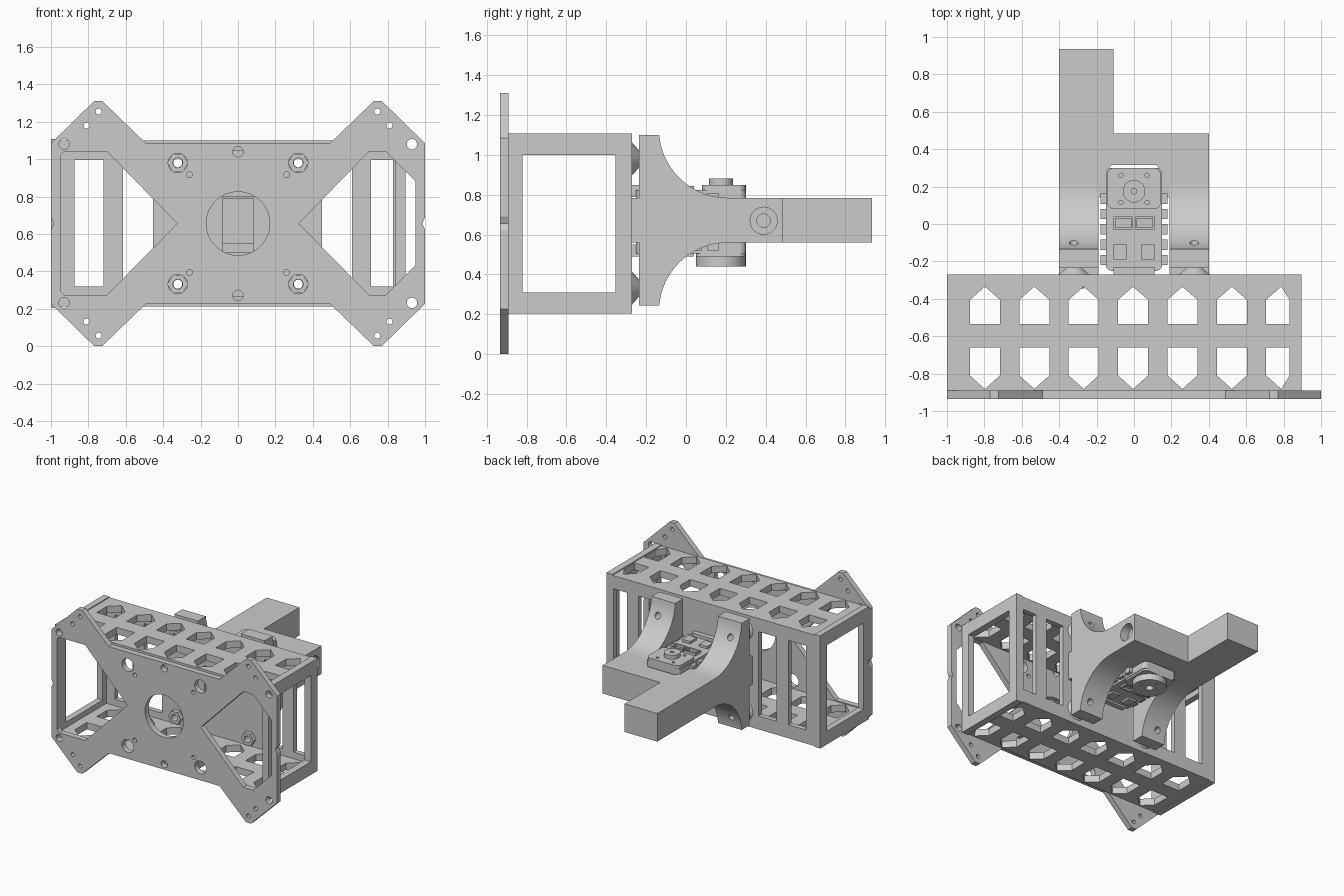
import bpy, bmesh, math
from mathutils import Matrix

if "Cube" in bpy.data.objects:
    bpy.data.objects.remove(bpy.data.objects["Cube"])

ZC = 0.656  # mid height, used for top/bottom mirroring
AXES = {'X': ((0, 0, 1), (1, 0, 0), (0, 1, 0)),   # profile drawn in y,z
        'Y': ((1, 0, 0), (0, 0, 1), (0, 1, 0)),   # profile drawn in x,z
        'Z': ((1, 0, 0), (0, 1, 0), (0, 0, 1))}   # profile drawn in x,y


def finish(name, mesh, smooth=False):
    bm = bmesh.new()
    bm.from_mesh(mesh)
    bmesh.ops.remove_doubles(bm, verts=bm.verts, dist=1e-5)
    bmesh.ops.recalc_face_normals(bm, faces=bm.faces)
    for f in bm.faces:
        f.smooth = False
    bm.to_mesh(mesh)
    bm.free()
    ob = bpy.data.objects.new(name, mesh)
    bpy.context.collection.objects.link(ob)
    if smooth:
        bpy.context.view_layer.objects.active = ob
        ob.select_set(True)
        bpy.ops.object.shade_smooth_by_angle(angle=math.radians(30))
        ob.select_set(False)
    return ob


def prism(name, loops, axis, lo, hi, smooth=False):
    """Flat profile (first loop outer, the rest holes) extruded from lo to hi."""
    cu = bpy.data.curves.new(name, 'CURVE')
    cu.dimensions, cu.fill_mode, cu.extrude = '2D', 'BOTH', (hi - lo) / 2
    for pts in loops:
        sp = cu.splines.new('POLY')
        sp.points.add(len(pts) - 1)
        for p, (u, v) in zip(sp.points, pts):
            p.co = (u, v, 0, 1)
        sp.use_cyclic_u = True
    tmp = bpy.data.objects.new(name, cu)
    mesh = bpy.data.meshes.new_from_object(tmp)
    bpy.data.objects.remove(tmp)
    m = Matrix(AXES[axis]).to_4x4()
    mesh.transform(m @ Matrix.Translation((0, 0, (lo + hi) / 2)))
    return finish(name, mesh, smooth)


def rect(a, b, c, d):
    return [(a, c), (b, c), (b, d), (a, d)]


def ring(u, v, r, n=20):
    return [(u + r * math.cos(math.tau * i / n), v + r * math.sin(math.tau * i / n)) for i in range(n)]


def rounded(a, b, c, d, r, n=5):
    pts = []
    for k, (u, v) in enumerate([(b - r, d - r), (a + r, d - r), (a + r, c + r), (b - r, c + r)]):
        for i in range(n + 1):
            t = math.pi / 2 * (k + i / n)
            pts.append((u + r * math.cos(t), v + r * math.sin(t)))
    return pts


def cut(ob, cutter):
    mod = ob.modifiers.new('cut', 'BOOLEAN')
    mod.operation, mod.solver, mod.object = 'DIFFERENCE', 'EXACT', cutter
    cutter.hide_render = True
    dg = bpy.context.evaluated_depsgraph_get()
    mesh = bpy.data.meshes.new_from_object(ob.evaluated_get(dg))
    ob.modifiers.clear()
    ob.data = mesh
    bpy.data.objects.remove(cutter)


def box(name, x0, x1, y0, y1, z0, z1):
    return prism(name, [rect(x0, x1, y0, y1)], 'Z', z0, z1)


quads = [(sx, sz) for sx in (-1, 1) for sz in (-1, 1)]


def q(pts, sx, sz):
    return [(sx * u, ZC + sz * (v - ZC)) for u, v in pts]


# Front X-shaped plate with ears, side windows, screw holes
corner = [(0.49, 1.083), (0.725, 1.31), (0.77, 1.31), (1, 1.085), (1, 0.69), (0.985, ZC)]
right = corner + q(corner[:-1], 1, -1)[::-1]
outline = right + q(right, -1, 1)[::-1]
loops = [outline, ring(0, ZC, 0.17, 32), ring(0, 1.04, 0.028), ring(0, 0.272, 0.028)]
loops.append([(0.325, ZC), (0.70, 1.04), (0.79, 1.04), (0.95, 0.88), (0.95, 0.435), (0.79, 0.275), (0.70, 0.275)])
loops.append([(-0.325, ZC), (-0.70, 1.04), (-0.93, 1.04), (-0.95, 1.02), (-0.95, 0.295), (-0.93, 0.275), (-0.70, 0.275)])
for sx, sz in quads:
    for u, v, r in [(0.745, 1.255, 0.016), (0.81, 1.18, 0.016), (0.93, 1.08, 0.028),
                    (0.322, 0.98, 0.052), (0.26, 0.917, 0.016)]:
        loops.append(q(ring(u, v, r), sx, sz))
prism('front_plate', loops, 'Y', -0.935, -0.89)

# Top and bottom panels with two rows of house-shaped holes
loops = [rect(-0.95, 0.84, -0.89, -0.27)]
for i in range(7):
    c = -0.797 + 0.264 * i
    a, b = c - 0.08, min(c + 0.08, 0.832)
    loops.append([(a, -0.535), (b, -0.535), (b, -0.405), (c, -0.335), (a, -0.405)])
    loops.append([(a, -0.66), (b, -0.66), (b, -0.81), (c, -0.882), (a, -0.81)])
prism('top_panel', loops, 'Z', 1.045, 1.10)
prism('bottom_panel', loops, 'Z', 0.212, 0.267)

# End frames
for name, x0, x1 in [('left_end_frame', -1, -0.95), ('right_end_frame', 0.84, 0.895)]:
    prism(name, [rect(-0.89, -0.27, 0.205, 1.107), rect(-0.82, -0.355, 0.31, 1.0)], 'X', x0, x1)

# Back panel with slots and a servo opening
loops = [rect(-0.95, 0.84, 0.267, 1.045), rect(-0.08, 0.08, 0.50, 0.80)]
for a, b in [(-0.875, -0.72), (-0.615, -0.455), (0.45, 0.61), (0.71, 0.83)]:
    loops.append(rect(a, b, 0.32, 0.995))
loops += [q(ring(0.322, 0.98, 0.026), sx, sz) for sx, sz in quads]
prism('back_panel', loops, 'Y', -0.31, -0.27)

# L-shaped arm with servo slot and side countersink
arm = [(-0.4, -0.27), (-0.19, -0.27), (-0.19, 0.14), (-0.15, 0.16), (-0.15, 0.28), (-0.12, 0.315),
       (0.12, 0.315), (0.15, 0.28), (0.15, 0.16), (0.19, 0.14), (0.19, -0.27), (0.4, -0.27),
       (0.4, 0.485), (-0.11, 0.485), (-0.11, 0.935), (-0.4, 0.935)]
bar = prism('arm', [arm], 'Z', 0.56, 0.785)
cut(bar, prism('sink', [ring(0.39, 0.67, 0.068, 28)], 'X', 0.33, 0.5))
cut(bar, prism('bore', [ring(0.39, 0.67, 0.034, 20)], 'X', 0.15, 0.34))

# Curved gussets, spacer cones and hex nuts at the four bolts
r = 0.346
arc = []
for i in range(19):
    t = math.radians(185.1 + (270 - 185.1) * i / 18)
    arc.append((0.21 + r * math.cos(t), 1.131 + r * math.sin(t)))
gusset = [(-0.235, 0.785), (-0.235, 1.10)] + arc
for sx, sz in quads:
    prof = [(y, ZC + 0.0165 + sz * (z - ZC - 0.0165)) for y, z in gusset]
    x0, x1 = sorted((sx * 0.19, sx * 0.40))
    g = prism('gusset', [prof], 'X', x0, x1, smooth=True)
    hole = q(ring(0.322, 0.98, 0.024), sx, sz)
    cut(g, prism('bolt_hole', [hole], 'Y', -0.3, 0.2))
    bx, bz = sx * 0.322, ZC + sz * (0.98 - ZC)
    bm = bmesh.new()
    bmesh.ops.create_cone(bm, cap_ends=True, segments=28, radius1=0.083, radius2=0.04, depth=0.038,
                          matrix=Matrix.Translation((bx, -0.252, bz)) @ Matrix.Rotation(-math.pi / 2, 4, 'X'))
    me = bpy.data.meshes.new('spacer_cone')
    bm.to_mesh(me)
    bm.free()
    cut(finish('spacer_cone', me, True), prism('bolt_hole', [hole], 'Y', -0.3, -0.2))
    prism('hex_nut', [ring(bx, bz, 0.055, 6), ring(bx, bz, 0.026)], 'Y', -0.345, -0.31)

# Servo: case, raised caps, horns
prism('servo_case', [rounded(-0.15, 0.15, -0.25, 0.30, 0.03)], 'Z', 0.505, 0.825)
prism('servo_top_cap', [rounded(-0.145, 0.145, 0.08, 0.30, 0.04)]
      + [ring(s * 0.07, y, 0.012, 12) for s in (-1, 1) for y in (0.115, 0.26)], 'Z', 0.825, 0.85)
prism('servo_bottom_cap', [rounded(-0.145, 0.145, 0.05, 0.30, 0.04)], 'Z', 0.49, 0.505)
prism('servo_top_horn', [ring(0, 0.175, 0.06, 32), ring(0, 0.175, 0.015, 16)], 'Z', 0.85, 0.882, True)
prism('servo_bottom_horn', [ring(0, 0.175, 0.125, 40), ring(0, 0.175, 0.03, 16)]
      + [ring(0.08 * math.cos(a * math.pi / 2), 0.175 + 0.08 * math.sin(a * math.pi / 2), 0.01, 10)
         for a in range(4)], 'Z', 0.44, 0.49, True)

# Servo mounting teeth, connector sockets and rear tabs
for s in (-1, 1):
    for i in range(5):
        y = -0.22 + 0.082 * i
        x0, x1 = sorted((s * 0.145, s * 0.178))
        box('servo_tooth', x0, x1, y, y + 0.055, 0.52, 0.81)
    for z0, z1 in [(0.825, 0.845), (0.49, 0.505)]:
        x0, x1 = sorted((s * 0.007, s * 0.11))
        prism('servo_socket', [rect(x0, x1, -0.03, 0.04), rect(x0 + 0.01, x1 - 0.01, -0.02, 0.03)], 'Z', z0, z1)
        x0, x1 = sorted((s * 0.04, s * 0.11))
        box('servo_pad', x0, x1, -0.19, -0.11, z0, z1)
for z0, z1 in [(0.79, 0.85), (0.49, 0.55)]:
    box('servo_rear_tab', -0.11, 0.11, -0.27, -0.23, z0, z1)
